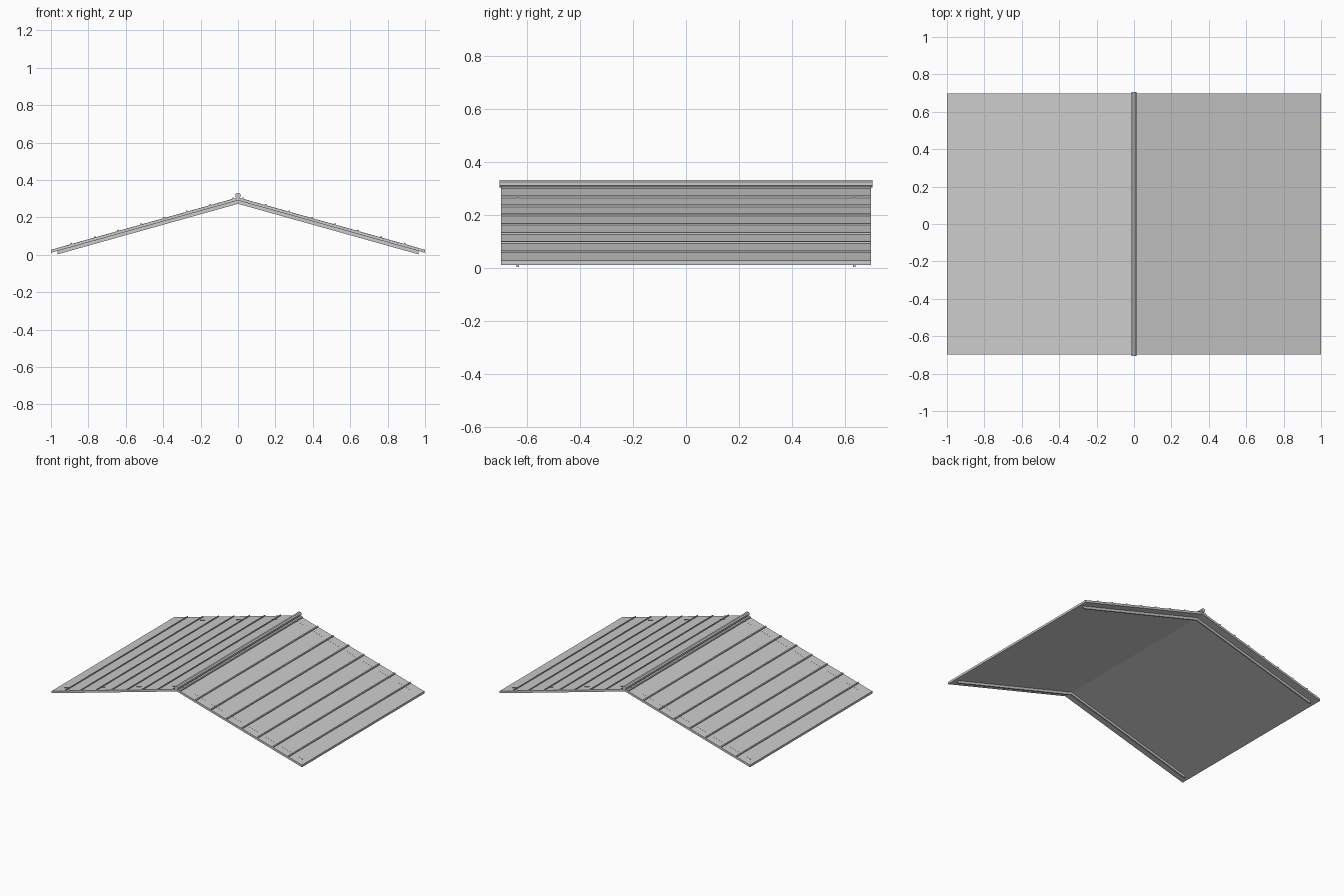
import bpy, math
from mathutils import Vector

if "Cube" in bpy.data.objects:
    bpy.data.objects.remove(bpy.data.objects["Cube"])

SLOPE = math.atan(0.28)
RIDGE = 0.307          # height of the top surface at the ridge


def extrude_profile(name, pts, y0, y1):
    """Closed prism from an x-z outline, running along y."""
    n = len(pts)
    verts = [(x, y0, z) for x, z in pts] + [(x, y1, z) for x, z in pts]
    faces = [tuple(range(n)), tuple(range(2 * n - 1, n - 1, -1))]
    faces += [(i, i + n, (i + 1) % n + n, (i + 1) % n) for i in range(n)]
    mesh = bpy.data.meshes.new(name)
    mesh.from_pydata(verts, [], faces)
    ob = bpy.data.objects.new(name, mesh)
    bpy.context.collection.objects.link(ob)
    return ob


def top(x):
    return RIDGE - math.tan(SLOPE) * x


def slope_box(name, x0, x1, up0, up1, y0, y1):
    """Box lying on the slope; x0/x1 on the roof surface, up along z offset."""
    return extrude_profile(name, [(x0, top(x0) + up0), (x1, top(x1) + up0),
                                  (x1, top(x1) + up1), (x0, top(x0) + up1)], y0, y1)


normal = Vector((math.sin(SLOPE), math.cos(SLOPE)))
for side, s in (("right", 1), ("left", -1)):
    parts = []
    # roof panel
    parts.append(slope_box(side + "_panel", 0, 1, -0.016, 0, -0.698, 0.698))
    # standing seams running parallel to the ridge
    for i in range(8):
        x = 0.026 + i * 0.1235
        parts.append(slope_box(f"{side}_seam_{i + 1}", x - 0.004, x + 0.004,
                               -0.004, 0.007, -0.698, 0.698))
    # thin rafters under each gable edge
    for end, y in (("front", -0.635), ("back", 0.635)):
        parts.append(slope_box(f"{side}_{end}_rafter", 0, 0.965,
                               -0.034, 0.0005, y - 0.005, y + 0.005))
    if s < 0:
        for ob in parts:
            for v in ob.data.vertices:
                v.co.x *= -1
            ob.data.flip_normals()

# ridge cap: eight-sided rod
bpy.ops.mesh.primitive_cylinder_add(vertices=8, radius=0.0155, depth=1.41,
                                    location=(0, 0, 0.317),
                                    rotation=(math.pi / 2, 0, 0))
cap = bpy.context.object
cap.name = "ridge_cap"
for v in cap.data.vertices:      # turn flats to the top and sides
    a = math.pi / 8
    v.co.x, v.co.y = (v.co.x * math.cos(a) - v.co.y * math.sin(a),
                      v.co.x * math.sin(a) + v.co.y * math.cos(a))

# consistent outward normals
import bmesh
for ob in bpy.context.scene.objects:
    bm = bmesh.new()
    bm.from_mesh(ob.data)
    bmesh.ops.recalc_face_normals(bm, faces=bm.faces)
    bm.to_mesh(ob.data)
    bm.free()
